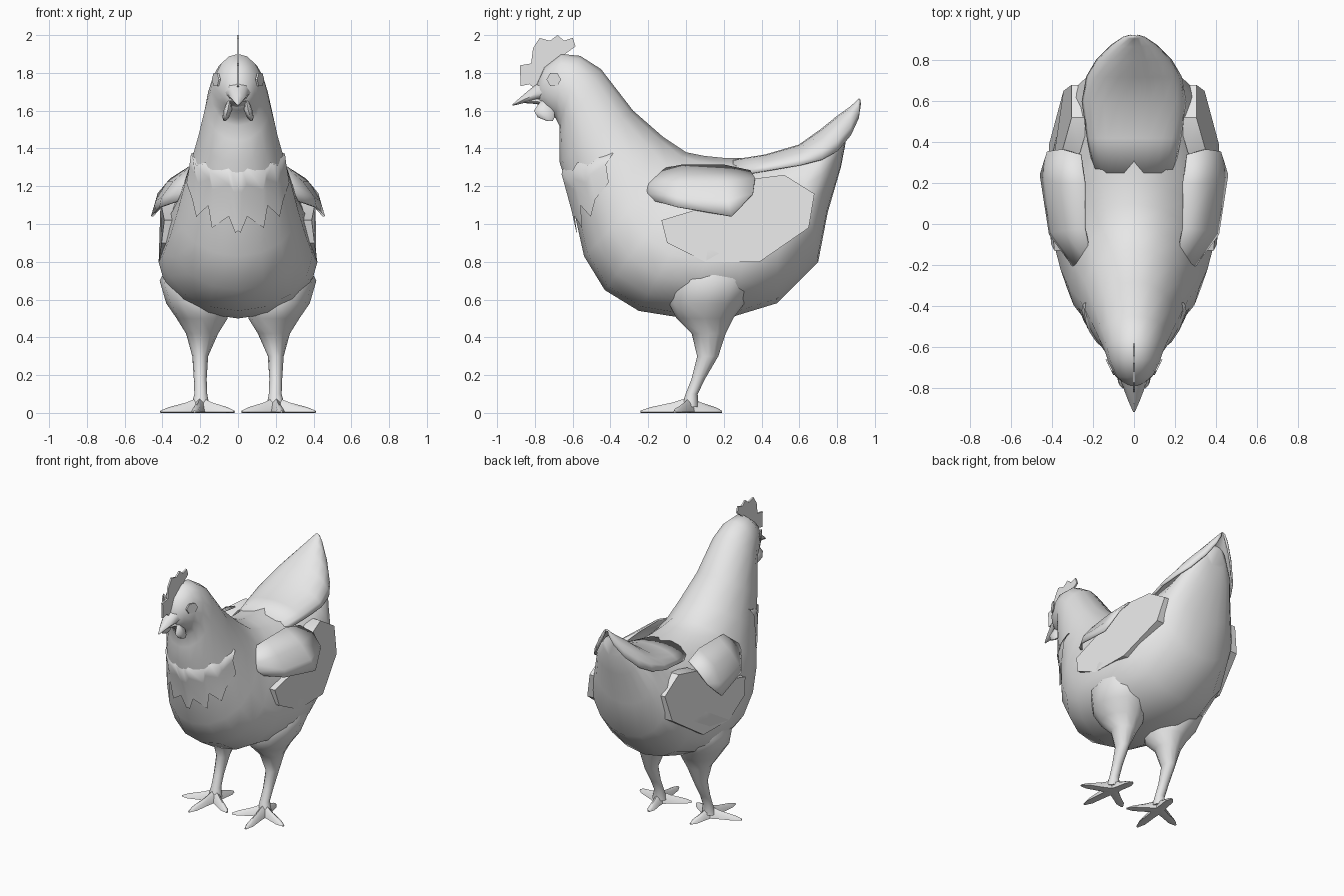
import bpy, bmesh, math
from mathutils import Vector

cube = bpy.data.objects.get("Cube")
if cube:
    bpy.data.objects.remove(cube)

grey = bpy.data.materials.new("plain_grey")
grey.use_nodes = True
grey.diffuse_color = (0.8, 0.8, 0.8, 1)
grey.node_tree.nodes["Principled BSDF"].inputs["Base Color"].default_value = (0.8, 0.8, 0.8, 1)


def make(name, verts, faces, angle=60):
    bm = bmesh.new()
    vs = [bm.verts.new(v) for v in verts]
    for f in faces:
        bm.faces.new([vs[i] for i in f])
    bmesh.ops.recalc_face_normals(bm, faces=bm.faces)
    mesh = bpy.data.meshes.new(name)
    bm.to_mesh(mesh)
    bm.free()
    mesh.materials.append(grey)
    ob = bpy.data.objects.new(name, mesh)
    bpy.context.collection.objects.link(ob)
    bpy.ops.object.select_all(action='DESELECT')
    ob.select_set(True)
    bpy.context.view_layer.objects.active = ob
    bpy.ops.object.shade_smooth_by_angle(angle=math.radians(angle))
    return ob


def loft(name, rings, closed=True, angle=60):
    n = len(rings[0])
    faces = [(r * n + i, r * n + (i + 1) % n, (r + 1) * n + (i + 1) % n, (r + 1) * n + i)
             for r in range(len(rings) - 1) for i in range(n if closed else n - 1)]
    if closed:
        faces += [tuple(range(n)), tuple(range((len(rings) - 1) * n, len(rings) * n))]
    return make(name, [v for r in rings for v in r], faces, angle)


def section(top, bottom, width, wide_at=0.5, sides=16):
    """Ring from a top point to a bottom point, widest at a given fraction."""
    t, b = Vector((0, *top)), Vector((0, *bottom))
    ring = []
    for i in range(sides):
        a = 2 * math.pi * i / sides
        c = math.cos(a)
        f = wide_at - c * (wide_at if c > 0 else 1 - wide_at)
        ring.append(t.lerp(b, f) + Vector((width * math.sin(a), 0, 0)))
    return ring


def plate(name, outline, depth, angle=30):
    """Outline of (x, y, z) points thickened along x towards the body."""
    n = len(outline)
    inner = [(x - depth, y, z) for x, y, z in outline]
    faces = [tuple(range(n)), tuple(range(n, 2 * n))]
    faces += [(i, (i + 1) % n, n + (i + 1) % n, n + i) for i in range(n)]
    return make(name, list(outline) + inner, faces, angle)


def thicken(ob, amount):
    sol = ob.modifiers.new("thickness", 'SOLIDIFY')
    sol.thickness = amount
    sol.offset = 0


# Head, neck, trunk and tail core in one sweep
body = loft("body", [section(*s) for s in (
    ((-.79, 1.74), (-.78, 1.64), .04),
    ((-.75, 1.83), (-.74, 1.60), .09),
    ((-.66, 1.90), (-.69, 1.56), .125),
    ((-.56, 1.89), (-.67, 1.52), .145),
    ((-.45, 1.82), (-.67, 1.44), .17),
    ((-.28, 1.60), (-.67, 1.33), .21),
    ((-.12, 1.46), (-.60, 1.10), .265, .52),
    ((.0, 1.38), (-.54, .83), .32, .57),
    ((.1, 1.36), (-.43, .65), .36, .6),
    ((.2, 1.35), (-.25, .54), .395, .63),
    ((.3, 1.35), (.0, .5), .42, .65),
    ((.4, 1.355), (.25, .51), .41, .65),
    ((.5, 1.38), (.48, .58), .37, .6),
    ((.6, 1.405), (.70, .8), .30, .52),
    ((.68, 1.45), (.75, 1.06), .235),
    ((.78, 1.53), (.82, 1.30), .16),
    ((.85, 1.59), (.845, 1.43), .08))])


# Tail cover: an open arched sheet that grows out of the rump
def arch(y, top, rim, width, n=10):
    return [(-width * math.cos(math.pi * i / n), y, rim + (top - rim) * math.sin(math.pi * i / n))
            for i in range(n + 1)]


tail = loft("tail_cover", [arch(*s) for s in (
    (.25, 1.335, 1.25, .19), (.42, 1.362, 1.28, .225), (.6, 1.415, 1.31, .25),
    (.72, 1.50, 1.34, .228), (.80, 1.565, 1.385, .18), (.87, 1.615, 1.47, .11),
    (.91, 1.65, 1.56, .05), (.92, 1.662, 1.63, .015))], closed=False)
thicken(tail, .012)

# Jagged feather bib on the breast, its upper rows sunk into the neck
half = [(0, .96), (.02, .95), (.05, 1.04), (.14, .98), (.15, 1.10), (.21, 1.04), (.23, 1.13), (.28, 1.22)]
hem = [(-x, z) for x, z in reversed(half[1:])] + half
rows = []
for k in range(5):
    t = k / 4
    rows.append([(x * (.55 + .45 * t), -.55 - .05 * min(1, 2 * t) + 2.4 * x * x, 1.4 + (z - 1.4) * t)
                 for x, z in hem])
bib = loft("breast_feathers", rows, closed=False)
lying = bib.vertex_groups.new(name="lying")
lying.add(list(range(len(hem), 5 * len(hem))), 1, 'REPLACE')
wrap = bib.modifiers.new("lie_on_body", 'SHRINKWRAP')
wrap.target = body
wrap.wrap_mode = 'ABOVE_SURFACE'
wrap.offset = .012
wrap.vertex_group = "lying"

# Beak
loft("upper_beak", [section(*s, .6, 8) for s in (
    ((-.74, 1.78), (-.74, 1.65), .075), ((-.80, 1.735), (-.79, 1.655), .055),
    ((-.86, 1.685), (-.86, 1.64), .03), ((-.92, 1.632), (-.918, 1.626), .004))])
loft("lower_beak", [section(*s, .5, 8) for s in (
    ((-.74, 1.67), (-.74, 1.61), .055), ((-.80, 1.665), (-.79, 1.635), .04),
    ((-.86, 1.65), (-.855, 1.64), .01))])

# Comb: thin scalloped plate
comb = [(-.78, 1.70), (-.83, 1.74), (-.875, 1.73), (-.88, 1.84), (-.82, 1.85), (-.81, 1.93), (-.775, 1.985),
        (-.72, 1.97), (-.68, 2.0), (-.645, 1.97), (-.60, 1.985), (-.585, 1.94), (-.64, 1.90), (-.66, 1.84)]
plate("comb", [(.006, y, z) for y, z in comb], .012)

# Parts that come in pairs
wing = [(.39, -.13, 1.02), (.405, -.10, .90), (.42, .10, .80), (.415, .39, .80), (.345, .65, .98),
        (.305, .68, 1.16), (.305, .52, 1.26), (.35, .36, 1.24), (.41, .20, 1.12)]
cover = [[(.20, -.22, 1.27), (.24, -.02, 1.31), (.24, .20, 1.31), (.26, .34, 1.28)],
         [(.27, -.22, 1.21), (.34, -.03, 1.22), (.37, .20, 1.22), (.35, .365, 1.24)],
         [(.30, -.20, 1.16), (.40, -.04, 1.14), (.43, .22, 1.12), (.42, .355, 1.16)],
         [(.32, -.16, 1.12), (.41, -.05, 1.09), (.455, .24, 1.04), (.44, .29, 1.09)]]
leg = [(.22, .16, .82, .13, .17), (.25, .14, .70, .165, .22), (.215, .11, .58, .165, .20),
       (.19, .10, .50, .135, .15), (.19, .12, .42, .085, .09), (.2, .115, .30, .042, .056),
       (.2, .065, .18, .034, .036), (.197, .03, .10, .034, .032), (.2, .02, .03, .05, .045)]
toes = [(.02, -.10), (.23, -.24), (.41, -.06), (.17, .19)]

for side, s in (("left", 1), ("right", -1)):
    def flip(pts):
        return [(s * p[0], *p[1:]) for p in pts]

    # Wing: flight panel under a shoulder cover that grows out of the back
    plate(side + "_wing", flip(wing), s * .09)
    thicken(loft(side + "_shoulder_cover", [flip(r) for r in cover], closed=False), .012)

    # Eye: thin hexagonal disc, turned slightly forward
    eye = [(.12 + .5 * .038 * math.cos(a), -.70 + .038 * math.cos(a), 1.765 + .04 * math.sin(a))
           for a in (math.pi * i / 3 for i in range(6))]
    plate(side + "_eye", flip(eye), s * .009)

    # Wattle: small hanging drop
    loft(side + "_wattle", [[(s * (.045 + x) + r * .4 * math.cos(a), y + r * math.sin(a), z)
                             for a in (math.pi * i / 4 for i in range(8))]
                            for x, y, z, r in ((0, -.74, 1.65, .03), (.01, -.75, 1.60, .055),
                                               (.02, -.74, 1.565, .045), (.025, -.72, 1.545, .015))])

    # Leg: broad thigh flowing out of the belly into a thin shank
    loft(side + "_leg", [[(s * x + rx * math.cos(a), y + ry * math.sin(a), z)
                          for a in (math.pi * i / 6 for i in range(12))]
                         for x, y, z, rx, ry in leg])

    # Toes: tapered and flattened along their direction
    for k, (tx, ty) in enumerate(toes):
        a, b = Vector((.2, .02, 0)), Vector((tx, ty, 0))
        across = (b - a).normalized().cross(Vector((0, 0, 1)))
        rings = []
        for t, w, h in ((0, .035, .085), (.35, .028, .055), (.8, .026, .03), (1, .008, .012)):
            p = a.lerp(b, t)
            ring = [p + across * w + Vector((0, 0, .004)), p + across * w * .6 + Vector((0, 0, h * .75)),
                    p + Vector((0, 0, h)), p - across * w * .6 + Vector((0, 0, h * .75)),
                    p - across * w + Vector((0, 0, .004)), p]
            rings.append([(s * v.x, v.y, v.z) for v in ring])
        loft(f"{side}_toe_{k + 1}", rings)
